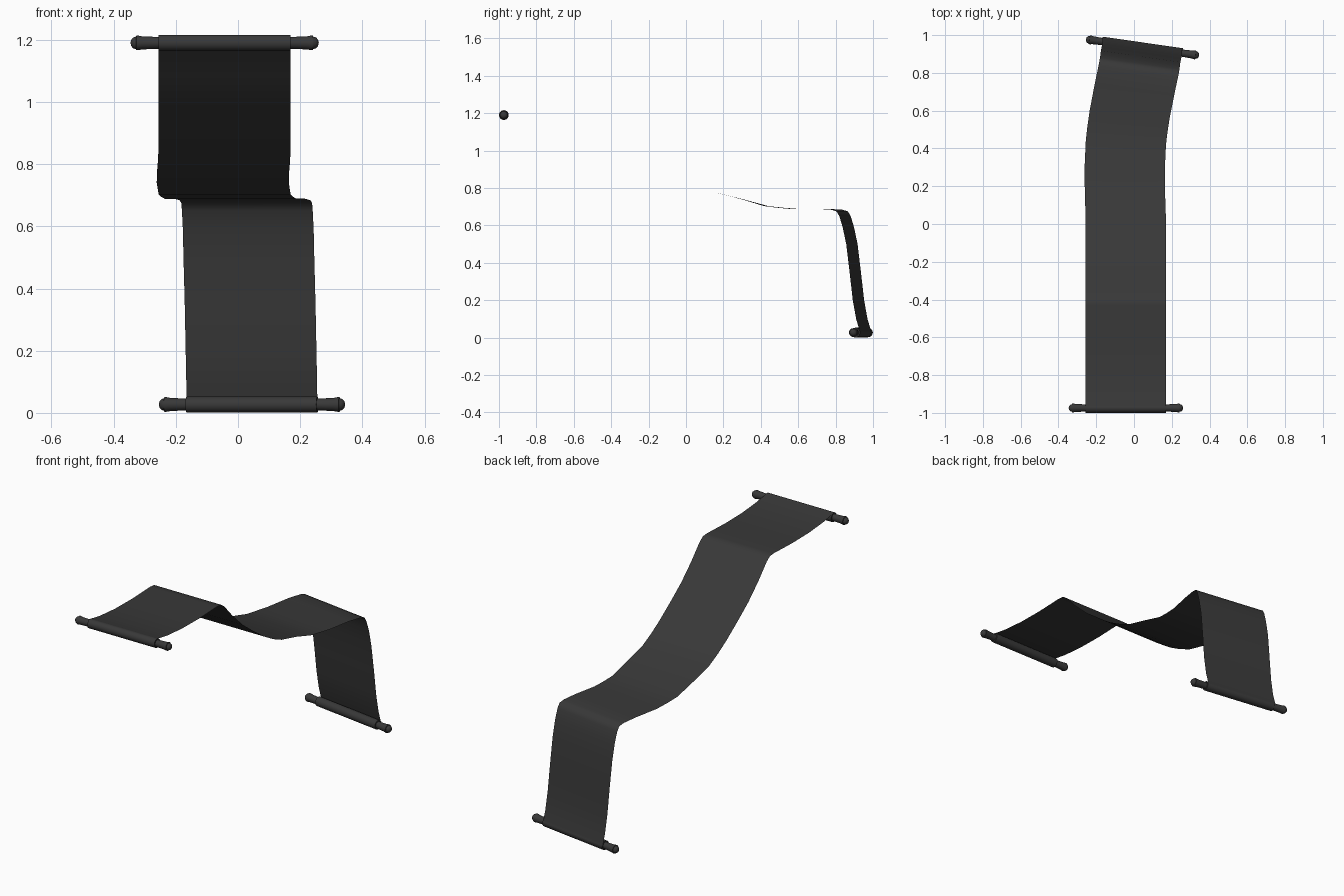
import bpy, bmesh, math
from mathutils import Matrix, Vector

cube = bpy.data.objects.get("Cube")
if cube:
    bpy.data.objects.remove(cube)

HALF = 0.2125   # half the width of the strip


def material(name, value):
    m = bpy.data.materials.new(name)
    m.use_nodes = True
    colour = (value, value, value, 1)
    m.diffuse_color = colour
    bsdf = next(n for n in m.node_tree.nodes if n.type == 'BSDF_PRINCIPLED')
    bsdf.inputs["Base Color"].default_value = colour
    bsdf.inputs["Roughness"].default_value = 0.7
    return m


dark = material("dark grey", 0.04)


def finish(bm, name, angle):
    mesh = bpy.data.meshes.new(name)
    bm.to_mesh(mesh)
    bm.free()
    mesh.materials.append(dark)
    ob = bpy.data.objects.new(name, mesh)
    bpy.context.collection.objects.link(ob)
    bpy.ops.object.select_all(action='DESELECT')
    ob.select_set(True)
    bpy.context.view_layer.objects.active = ob
    bpy.ops.object.shade_smooth_by_angle(angle=math.radians(angle))
    return ob


# Hanging strip: centre line as x, y, z and yaw in degrees
path = [
    (-.043, -.974, 1.216, 0), (-.043, -.94, 1.209, 0), (-.043, -.88, 1.199, 0),
    (-.043, -.75, 1.188, 0), (-.043, -.6, 1.186, 0), (-.043, -.43, 1.192, 0),
    (-.043, -.395, 1.189, 0), (-.043, -.365, 1.167, 0), (-.043, -.29, 1.085, 0),
    (-.043, -.2, 1.0, 0), (-.043, -.1, .925, 0), (-.043, 0, .855, 0),
    (-.045, .08, .81, 0), (-.048, .16, .775, 0), (-.049, .3, .74, -1),
    (-.043, .43, .703, -3), (-.035, .5, .695, -4), (-.023, .58, .688, -6),
    (.004, .72, .689, -8), (.022, .805, .684, -8.2), (.028, .835, .675, -8.2),
    (.03, .85, .65, -8.2), (.033, .868, .59, -8.2), (.035, .887, .5, -8.2),
    (.039, .905, .35, -8.2), (.042, .922, .2, -8.2), (.044, .94, .1, -8.2),
    (.045, .961, .03, -8.2),
]
bm = bmesh.new()
rows = []
for x, y, z, yaw in path:
    side = Matrix.Rotation(math.radians(yaw), 3, 'Z') @ Vector((HALF, 0, 0))
    mid = Vector((x, y, z))
    rows.append([bm.verts.new(mid - side), bm.verts.new(mid + side)])
for a, b in zip(rows, rows[1:]):
    bm.faces.new((a[0], a[1], b[1], b[0]))
finish(bm, "hanging_strip", 60)

# Rod: half profile as distance along the axis and radius, mirrored and spun
half = [(HALF, .026), (HALF, .019), (.265, .021), (.278, .0235),
        (.284, .0235), (.285, .02), (.294, .0175), (.3, .011), (.303, 0)]
profile = [(-a, r) for a, r in reversed(half)] + half


def rod(name, centre, yaw):
    bm = bmesh.new()
    verts = [bm.verts.new((a, 0, r)) for a, r in profile]
    edges = [bm.edges.new(pair) for pair in zip(verts, verts[1:])]
    bmesh.ops.spin(bm, geom=verts + edges, cent=(0, 0, 0), axis=(1, 0, 0),
                   angle=math.tau, steps=24, use_merge=False)
    bmesh.ops.remove_doubles(bm, verts=bm.verts, dist=1e-4)
    bmesh.ops.recalc_face_normals(bm, faces=bm.faces)
    ob = finish(bm, name, 40)
    ob.location = centre
    ob.rotation_euler.z = math.radians(yaw)


rod("upper_rod", (-.043, -.974, 1.19), 0)
rod("lower_rod", (.045, .935, .027), -8.2)
